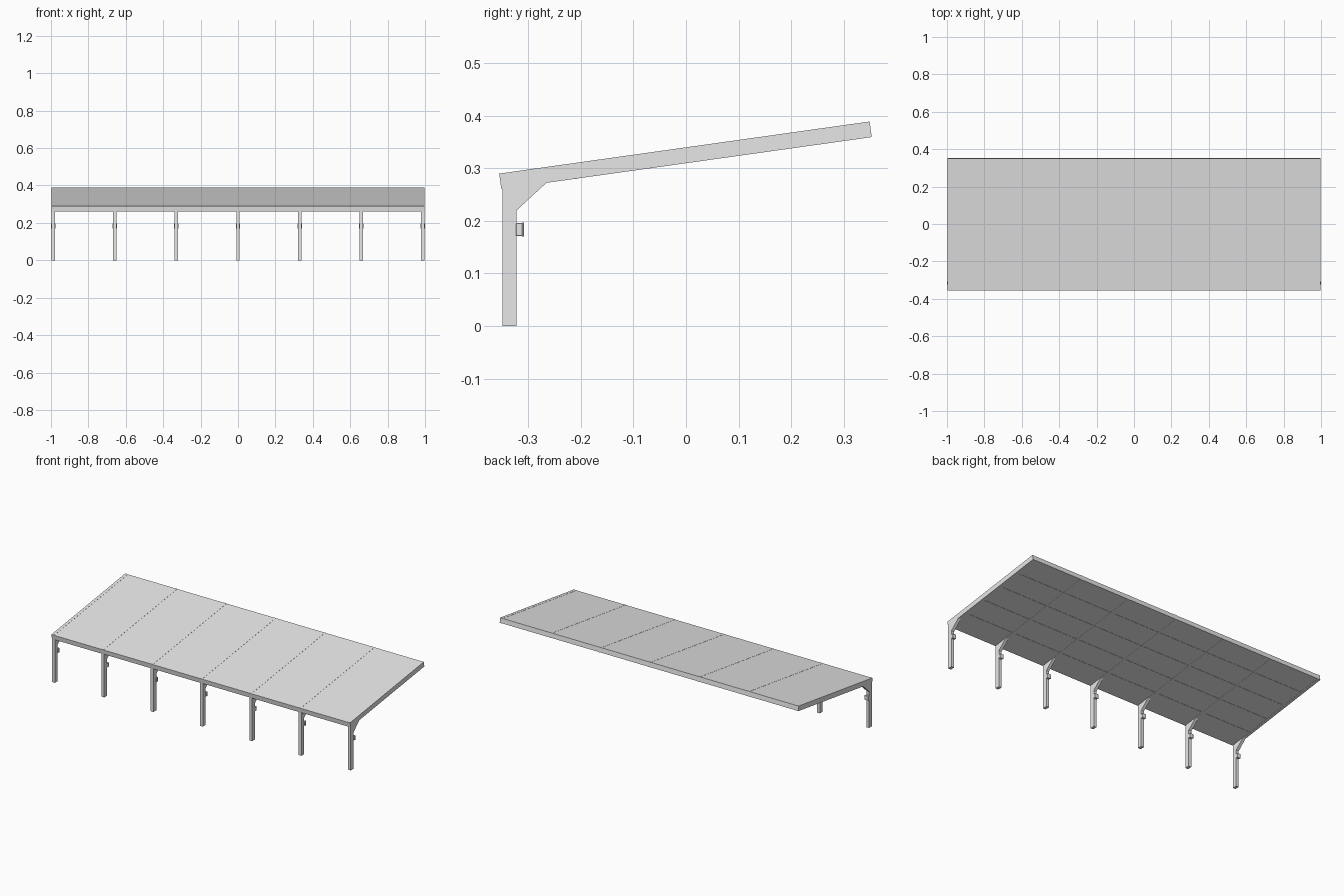
import bpy
import bmesh

cube = bpy.data.objects.get("Cube")
if cube:
    bpy.data.objects.remove(cube, do_unlink=True)

# Single painted-metal colour
grey = bpy.data.materials.new("light grey metal")
grey.use_nodes = True
grey.diffuse_color = (0.8, 0.8, 0.8, 1)
grey.node_tree.nodes["Principled BSDF"].inputs["Base Color"].default_value = (0.8, 0.8, 0.8, 1)


def extrude_profile(name, profile, x, width, bevel=0.0):
    """Extrude a (y, z) outline along x, centred on x."""
    bm = bmesh.new()
    face = bm.faces.new([bm.verts.new((x - width / 2, y, z)) for y, z in profile])
    result = bmesh.ops.extrude_face_region(bm, geom=[face])
    moved = [v for v in result["geom"] if isinstance(v, bmesh.types.BMVert)]
    bmesh.ops.translate(bm, verts=moved, vec=(width, 0, 0))
    bmesh.ops.recalc_face_normals(bm, faces=bm.faces)
    mesh = bpy.data.meshes.new(name)
    bm.to_mesh(mesh)
    bm.free()
    mesh.materials.append(grey)
    obj = bpy.data.objects.new(name, mesh)
    bpy.context.collection.objects.link(obj)
    if bevel:
        mod = obj.modifiers.new("edge chamfer", "BEVEL")
        mod.width = bevel
        mod.segments = 1
    return obj


def rect(y0, y1, z0, z1):
    return [(y0, z0), (y1, z0), (y1, z1), (y0, z1)]


SLOPE = 0.1406


def roof_top(y):
    return 0.289 + SLOPE * (y + 0.355)


def roof_bottom(y):
    return 0.261 + SLOPE * (y + 0.351)


# Sloping roof deck
roof = [(-0.351, 0.261), (0.353, roof_bottom(0.353)),
        (0.349, roof_top(0.349)), (-0.355, 0.289)]
extrude_profile("roof_deck", roof, 0, 1.988)

# Seams running lengthwise under the deck
for i in range(1, 5):
    y = -0.351 + 0.704 * i / 5
    z = roof_bottom(y)
    extrude_profile(f"underside_seam_{i}", rect(y - 0.002, y + 0.002, z - 0.0008, z + 0.004), 0, 1.95)

# Seven frames: rafter, post, corner brace and small equipment box
POST_W = 0.018
for i in range(-3, 4):
    x = i * 0.988 / 3
    tag = i + 4
    rafter = [(y, z + (0.0008 if k > 1 else -0.0008)) for k, (y, z) in enumerate(roof)]
    extrude_profile(f"rafter_{tag}", rafter, x, POST_W)
    extrude_profile(f"post_{tag}", rect(-0.349, -0.322, 0, 0.268), x, POST_W)
    extrude_profile(f"corner_brace_{tag}",
                    [(-0.323, 0.219), (-0.265, 0.2725), (-0.265, 0.28), (-0.323, 0.272)],
                    x, POST_W)
    extrude_profile(f"equipment_box_{tag}", rect(-0.323, -0.311, 0.171, 0.196), x, 0.022, 0.001)
    extrude_profile(f"box_cover_{tag}", rect(-0.312, -0.308, 0.170, 0.197), x, 0.024, 0.001)
